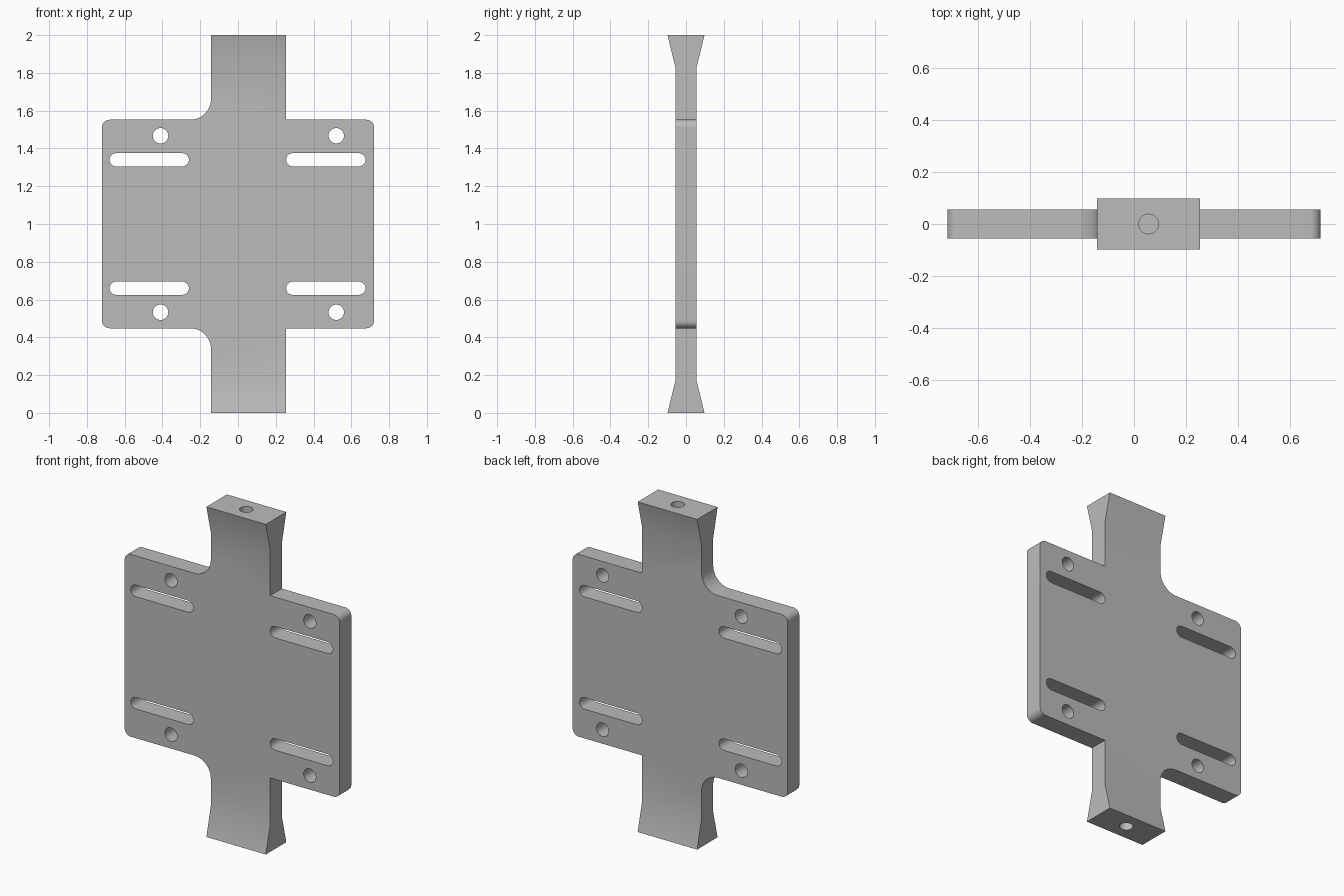
import bpy, bmesh
from math import cos, sin, radians
from mathutils import Vector

if "Cube" in bpy.data.objects:
    bpy.data.objects.remove(bpy.data.objects["Cube"])

metal = bpy.data.materials.new("grey_metal")
metal.use_nodes = True
GREY = (0.5, 0.5, 0.5, 1)
metal.diffuse_color = GREY
metal.node_tree.nodes["Principled BSDF"].inputs["Base Color"].default_value = GREY


def arc(cx, cz, r, start, end, steps=12):
    angles = [radians(start + (end - start) * i / steps) for i in range(steps + 1)]
    return [(cx + r * cos(a), cz + r * sin(a)) for a in angles]


def prism(name, points, offset, direction):
    """Extrude a closed outline along a direction."""
    bm = bmesh.new()
    face = bm.faces.new([bm.verts.new(Vector(p) + Vector(offset)) for p in points])
    ext = bmesh.ops.extrude_face_region(bm, geom=[face])
    verts = [v for v in ext["geom"] if isinstance(v, bmesh.types.BMVert)]
    bmesh.ops.translate(bm, verts=verts, vec=direction)
    bmesh.ops.recalc_face_normals(bm, faces=bm.faces)
    mesh = bpy.data.meshes.new(name)
    bm.to_mesh(mesh)
    bm.free()
    mesh.materials.append(metal)
    obj = bpy.data.objects.new(name, mesh)
    bpy.context.collection.objects.link(obj)
    return obj


def combine(body, tool, operation):
    bpy.context.view_layer.objects.active = body
    mod = body.modifiers.new(operation, "BOOLEAN")
    mod.operation, mod.solver, mod.object = operation, "EXACT", tool
    bpy.ops.object.modifier_apply(modifier=mod.name)
    bpy.data.objects.remove(tool)


def through(name, outline):
    return prism(name, [(x, 0, z) for x, z in outline], (0, -0.3, 0), (0, 0.6, 0))


# Front outline: upper half, mirrored to the lower half
side, top, neck_l, neck_r, r, fillet = 0.72, 1.552, -0.143, 0.255, 0.04, 0.11
upper = [(neck_r, 2), (neck_r, top)]
upper = arc(side - r, top - r, r, 0, 90) + upper[::-1]
upper += [(neck_l, 2)] + arc(neck_l - fillet, top + fillet, fillet, 0, -90)
upper += arc(-side + r, top - r, r, 90, 180)
lower = [(x, 2 - z) for x, z in reversed(upper)]
body = through("mounting_plate", upper + lower)

# Side profile: thin plate flaring at both ends
thin, wide, flare = 0.056, 0.098, 0.17
edge = [(wide, 0), (thin, flare), (thin, 2 - flare), (wide, 2)]
edge += [(-y, z) for y, z in reversed(edge)]
combine(body, prism("side_profile", [(0, y, z) for y, z in edge], (-1, 0, 0), (2, 0, 0)), "INTERSECT")

# Round holes and slots in all four corners
for hole_x, slot_x in ((-0.41, -0.47), (0.52, 0.465)):
    for sign in (-1, 1):
        hole = arc(hole_x, 1 + sign * 0.467, 0.041, 0, 360, 32)[:-1]
        combine(body, through("hole_cutter", hole), "DIFFERENCE")
        z, half, sr = 1 + sign * 0.34, 0.175, 0.035
        slot = arc(slot_x + half, z, sr, -90, 90) + arc(slot_x - half, z, sr, 90, 270)
        combine(body, through("slot_cutter", slot), "DIFFERENCE")

# Blind holes in both end faces
for z in (-0.1, 1.7):
    ring = [(x, y, 0) for x, y in arc(0.056, 0, 0.038, 0, 360, 32)[:-1]]
    combine(body, prism("end_hole_cutter", ring, (0, 0, z), (0, 0, 0.4)), "DIFFERENCE")

bpy.ops.object.select_all(action="DESELECT")
body.select_set(True)
bpy.context.view_layer.objects.active = body
bpy.ops.object.shade_smooth_by_angle(angle=radians(30))
